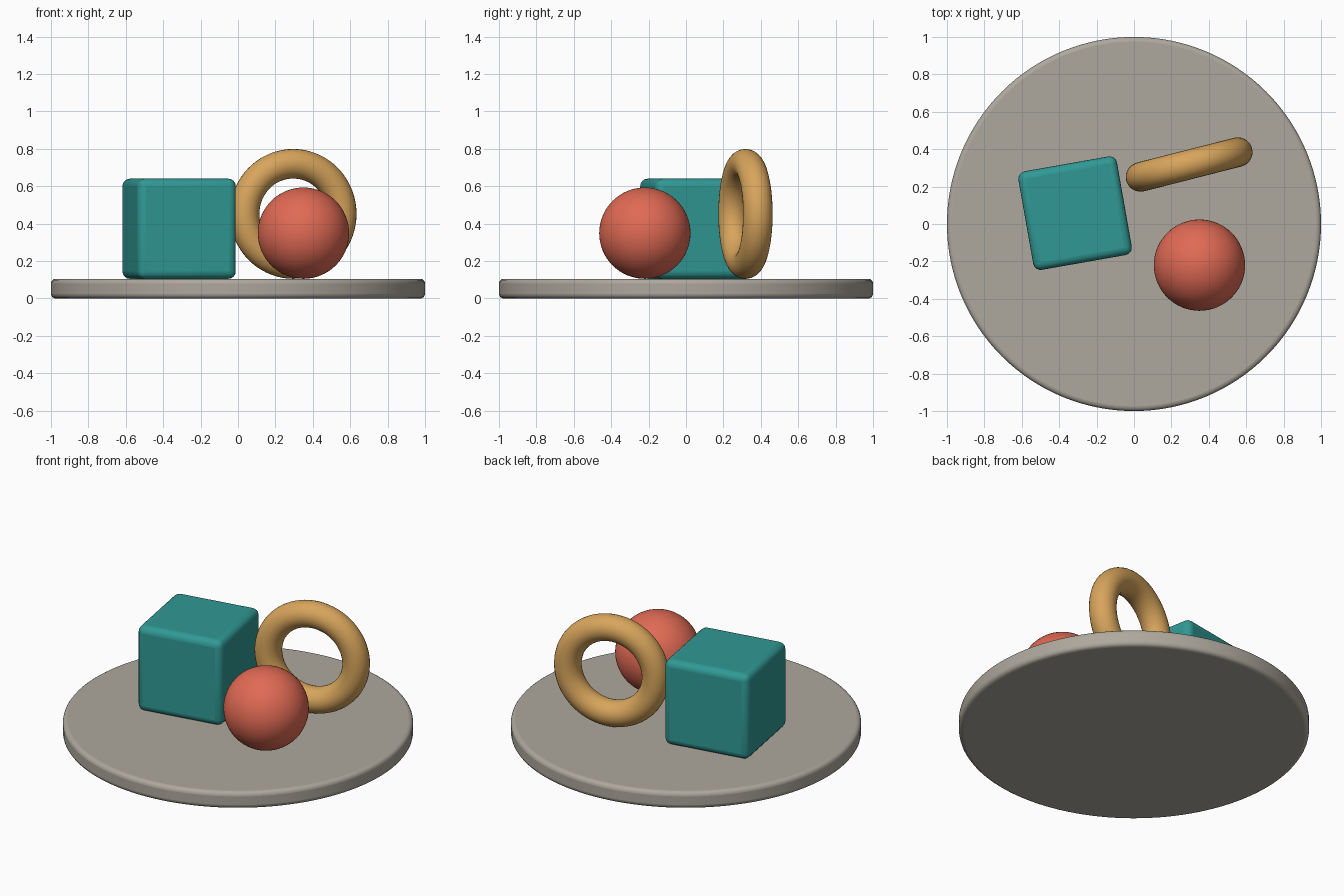
import bpy
import math

if "Cube" in bpy.data.objects:
    bpy.data.objects.remove(bpy.data.objects["Cube"])

TOP = 0.105  # height of the base's upper face


def material(name, rgb):
    """Flat colour from 0-255 sRGB values."""
    linear = [(c / 255 / 12.92) if c < 11 else ((c / 255 + 0.055) / 1.055) ** 2.4 for c in rgb]
    mat = bpy.data.materials.new(name)
    mat.diffuse_color = (*linear, 1)
    mat.use_nodes = True
    mat.node_tree.nodes["Principled BSDF"].inputs["Base Color"].default_value = mat.diffuse_color
    return mat


def finish(name, mat, bevel=0.0):
    """Name, colour, round and smooth the newest object."""
    ob = bpy.context.object
    ob.name = name
    ob.data.materials.append(mat)
    bpy.ops.object.transform_apply(location=False, rotation=False, scale=True)
    if bevel:
        mod = ob.modifiers.new("rounded_edges", 'BEVEL')
        mod.width = bevel
        mod.segments = 4
        mod.limit_method = 'ANGLE'
        mod.angle_limit = math.radians(40)
    bpy.ops.object.shade_smooth_by_angle(angle=math.radians(40))
    return ob


# round base
bpy.ops.mesh.primitive_cylinder_add(vertices=128, radius=1, depth=TOP, location=(0, 0, TOP / 2))
finish("round_base", material("warm grey", (174, 168, 157)), 0.025)

# rounded cube
side = 0.535
bpy.ops.mesh.primitive_cube_add(size=side, location=(-0.315, 0.058, TOP + side / 2),
                                rotation=(0, 0, math.radians(10)))
finish("cube", material("teal", (48, 153, 149)), 0.04)

# ball
radius = 0.244
bpy.ops.mesh.primitive_uv_sphere_add(segments=64, ring_count=32, radius=radius,
                                     location=(0.35, -0.22, TOP + radius))
finish("ball", material("coral red", (224, 106, 84)))

# upright ring
major, minor = 0.268, 0.079
bpy.ops.mesh.primitive_torus_add(major_segments=72, minor_segments=28,
                                 major_radius=major, minor_radius=minor,
                                 location=(0.295, 0.318, TOP + major + minor),
                                 rotation=(math.radians(90), 0, math.radians(14.3)))
finish("ring", material("golden tan", (216, 165, 92)))
